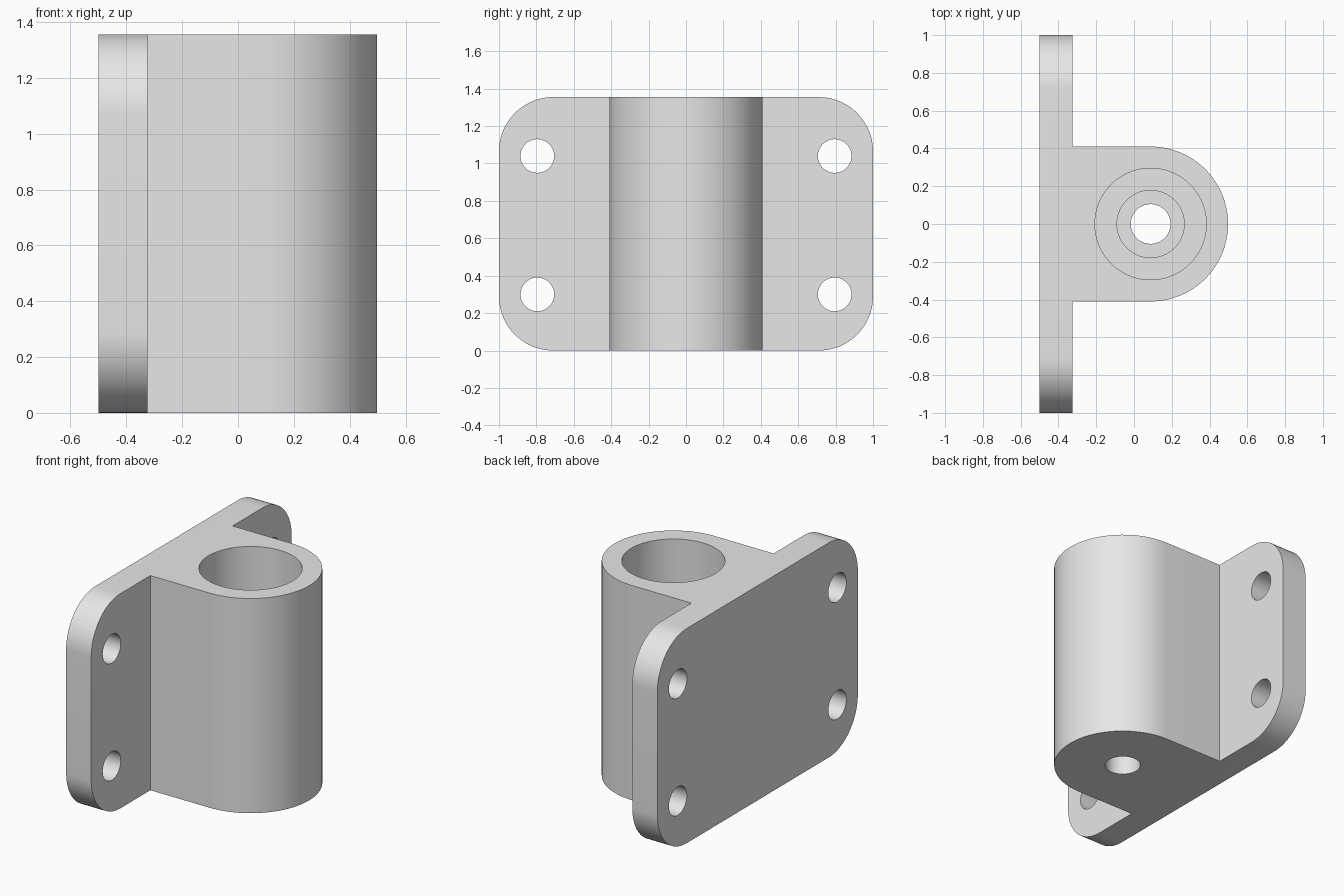
import bpy, bmesh, math
from mathutils import Matrix, Vector

cube = bpy.data.objects.get("Cube")
if cube:
    bpy.data.objects.remove(cube, do_unlink=True)

HEIGHT = 1.355
BACK, FACE = -0.5, -0.325        # plate thickness along x
BOSS_X, BOSS_R = 0.088, 0.41

grey = bpy.data.materials.new("light_grey")
grey.use_nodes = True
grey.diffuse_color = (0.8, 0.8, 0.8, 1)
grey.node_tree.nodes["Principled BSDF"].inputs["Base Color"].default_value = (0.8, 0.8, 0.8, 1)


def arc(cx, cy, r, start, end, n):
    angles = [math.radians(start + (end - start) * i / n) for i in range(n + 1)]
    return [(cx + r * math.cos(a), cy + r * math.sin(a)) for a in angles]


def finish(name, bm):
    bmesh.ops.recalc_face_normals(bm, faces=bm.faces)
    mesh = bpy.data.meshes.new(name)
    bm.to_mesh(mesh)
    bm.free()
    mesh.materials.append(grey)
    obj = bpy.data.objects.new(name, mesh)
    bpy.context.collection.objects.link(obj)
    return obj


def prism(name, points, offset):
    """Extrude a closed outline of 3D points along an offset."""
    bm = bmesh.new()
    face = bm.faces.new([bm.verts.new(p) for p in points])
    result = bmesh.ops.extrude_face_region(bm, geom=[face], use_keep_orig=True)
    verts = [v for v in result["geom"] if isinstance(v, bmesh.types.BMVert)]
    bmesh.ops.translate(bm, verts=verts, vec=Vector(offset))
    return finish(name, bm)


def cylinder(name, radius, depth, centre, axis="Z", sides=96):
    bm = bmesh.new()
    turn = Matrix.Rotation(math.pi / 2, 4, "Y") if axis == "X" else Matrix()
    bmesh.ops.create_cone(bm, cap_ends=True, segments=sides, radius1=radius,
                          radius2=radius, depth=depth,
                          matrix=Matrix.Translation(centre) @ turn)
    return finish(name, bm)


def combine(target, other, operation):
    mod = target.modifiers.new(other.name, "BOOLEAN")
    mod.operation, mod.solver, mod.object = operation, "EXACT", other
    bpy.context.view_layer.objects.active = target
    bpy.ops.object.modifier_apply(modifier=mod.name)
    bpy.data.objects.remove(other, do_unlink=True)


# Mounting plate with rounded corners
R = 0.29
corners = [(1 - R, HEIGHT - R, 0), (R - 1, HEIGHT - R, 90),
           (R - 1, R, 180), (1 - R, R, 270)]
outline = [p for y, z, a in corners for p in arc(y, z, R, a, a + 90, 20)]
bracket = prism("mounting_bracket", [(BACK, y, z) for y, z in outline],
                (FACE - BACK, 0, 0))

# Round-nosed boss joined to the plate
nose = arc(BOSS_X, 0, BOSS_R, -90, 90, 48)
nose += [(FACE - 0.08, BOSS_R), (FACE - 0.08, -BOSS_R)]
boss = prism("boss", [(x, y, 0) for x, y in nose], (0, 0, HEIGHT))
combine(bracket, boss, "UNION")

# Stepped bore: wide socket, inner step, through hole
for radius, floor in ((0.295, 0.3), (0.178, 0.15), (0.105, -0.1)):
    top = HEIGHT + 0.1
    bore = cylinder("bore", radius, top - floor, (BOSS_X, 0, (top + floor) / 2))
    combine(bracket, bore, "DIFFERENCE")

# Four bolt holes
for y in (-0.795, 0.795):
    for z in (0.3, 1.04):
        hole = cylinder("bolt_hole", 0.09, 0.5, ((BACK + FACE) / 2, y, z), "X", 48)
        combine(bracket, hole, "DIFFERENCE")

# Smooth curved walls, sharp rims
bpy.ops.object.select_all(action="DESELECT")
bracket.select_set(True)
bpy.context.view_layer.objects.active = bracket
bpy.ops.object.shade_smooth_by_angle(angle=math.radians(30))
